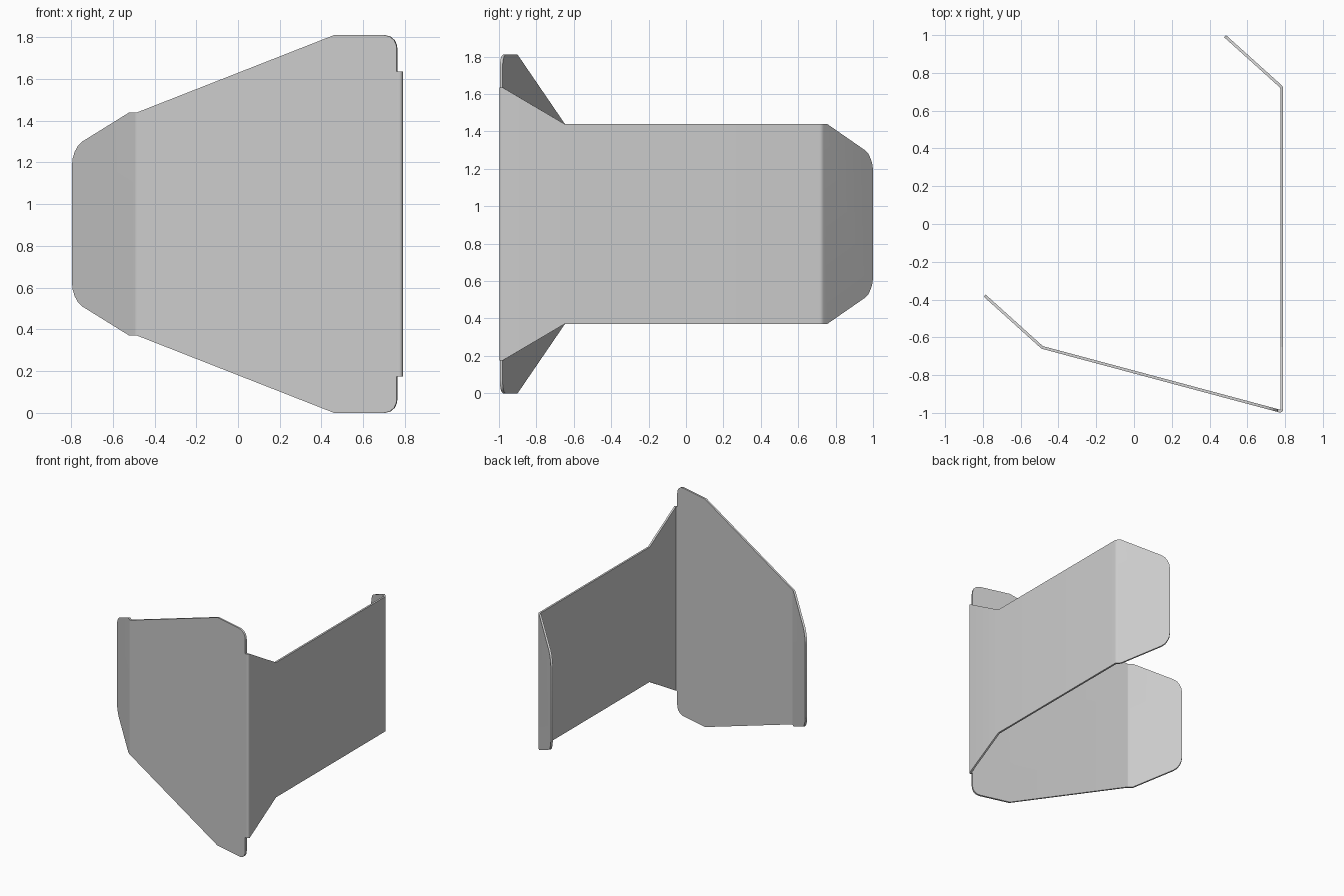
import bpy, bmesh, math
from mathutils import Vector

if "Cube" in bpy.data.objects:
    bpy.data.objects.remove(bpy.data.objects["Cube"], do_unlink=True)

MID = 0.905        # height of the mirror plane
BAND = 0.535       # half height of the plain strip
NECK = 0.73        # half height at the sharp corner
THICK = 0.015

# Outer line of the folded sheet, seen from above
A, B, C, D, E = (Vector(p) for p in (
    (-0.795, -0.385), (-0.49, -0.66), (0.79, -1.003), (0.79, 0.727), (0.487, 1.0)))


def fillet(a, b, c, radius, steps):
    """Points of a rounded fold at b, from a towards c."""
    u, v = (a - b).normalized(), (c - b).normalized()
    half = u.angle(v) / 2
    start = b + u * radius / math.tan(half)
    centre = b + (u + v).normalized() * radius / math.sin(half)
    sweep = math.pi - 2 * half
    arm = start - centre
    points = []
    for i in range(steps + 1):
        t = sweep * i / steps
        s, k = math.sin(t), math.cos(t)
        points.append(centre + Vector((arm.x * k - arm.y * s, arm.x * s + arm.y * k)))
    return points


bm = bmesh.new()


def panel(stations):
    """One flat face, mirrored in height, from (plan point, half height) pairs."""
    top = [bm.verts.new((p.x, p.y, MID + h)) for p, h in stations]
    low = [bm.verts.new((p.x, p.y, MID - h)) for p, h in stations]
    bm.faces.new(low + top[::-1])


def bend(points, h):
    for p, q in zip(points, points[1:]):
        panel([(p, h), (q, h)])


left_bend = fillet(A, B, C, 0.03, 4)
corner_bend = fillet(B, C, D, 0.017, 7)
back_bend = fillet(C, D, E, 0.03, 4)

# Flanges with clipped, rounded ends
FLANGE = [(0.1, BAND), (0.84, 0.395), (0.91, 0.375), (0.96, 0.345), (0.99, 0.315), (1, 0.285)]
left_flange = [(B.lerp(A, t), h) for t, h in FLANGE]
panel(left_flange[::-1] + [(left_bend[0], BAND)])
panel([(back_bend[-1], BAND)] + [(D.lerp(E, t), h) for t, h in FLANGE])

# Tapered front plate with rounded ears and a notch beside the corner
EDGE = [(0.46, 0.905), (0.70, 0.905), (0.727, 0.898), (0.748, 0.88),
        (0.758, 0.857), (0.76, 0.835), (0.76, NECK)]
ears = [(B.lerp(C, (x - B.x) / (C.x - B.x)), h) for x, h in EDGE]
panel([(left_bend[-1], BAND)] + ears + [(corner_bend[0], NECK)])

# Side plate, narrowing behind the corner
panel([(corner_bend[-1], NECK), (Vector((C.x, -0.65)), BAND), (back_bend[0], BAND)])

bend(left_bend, BAND)
bend(corner_bend, NECK)
bend(back_bend, BAND)
bmesh.ops.remove_doubles(bm, verts=bm.verts, dist=0.0005)

mesh = bpy.data.meshes.new("folded_bracket")
bm.to_mesh(mesh)
bm.free()
bracket = bpy.data.objects.new("folded_bracket", mesh)
bpy.context.collection.objects.link(bracket)

# Plain grey metal
metal = bpy.data.materials.new("grey_metal")
metal.use_nodes = True
GREY = (0.6, 0.6, 0.6, 1)
metal.diffuse_color = GREY
metal.node_tree.nodes["Principled BSDF"].inputs["Base Color"].default_value = GREY
mesh.materials.append(metal)

# Sheet thickness, grown inwards
solid = bracket.modifiers.new("thickness", "SOLIDIFY")
solid.thickness = THICK
solid.offset = -1
solid.use_even_offset = True

bpy.context.view_layer.objects.active = bracket
bracket.select_set(True)
bpy.ops.object.modifier_apply(modifier=solid.name)
bpy.ops.object.shade_smooth_by_angle(angle=math.radians(30))
